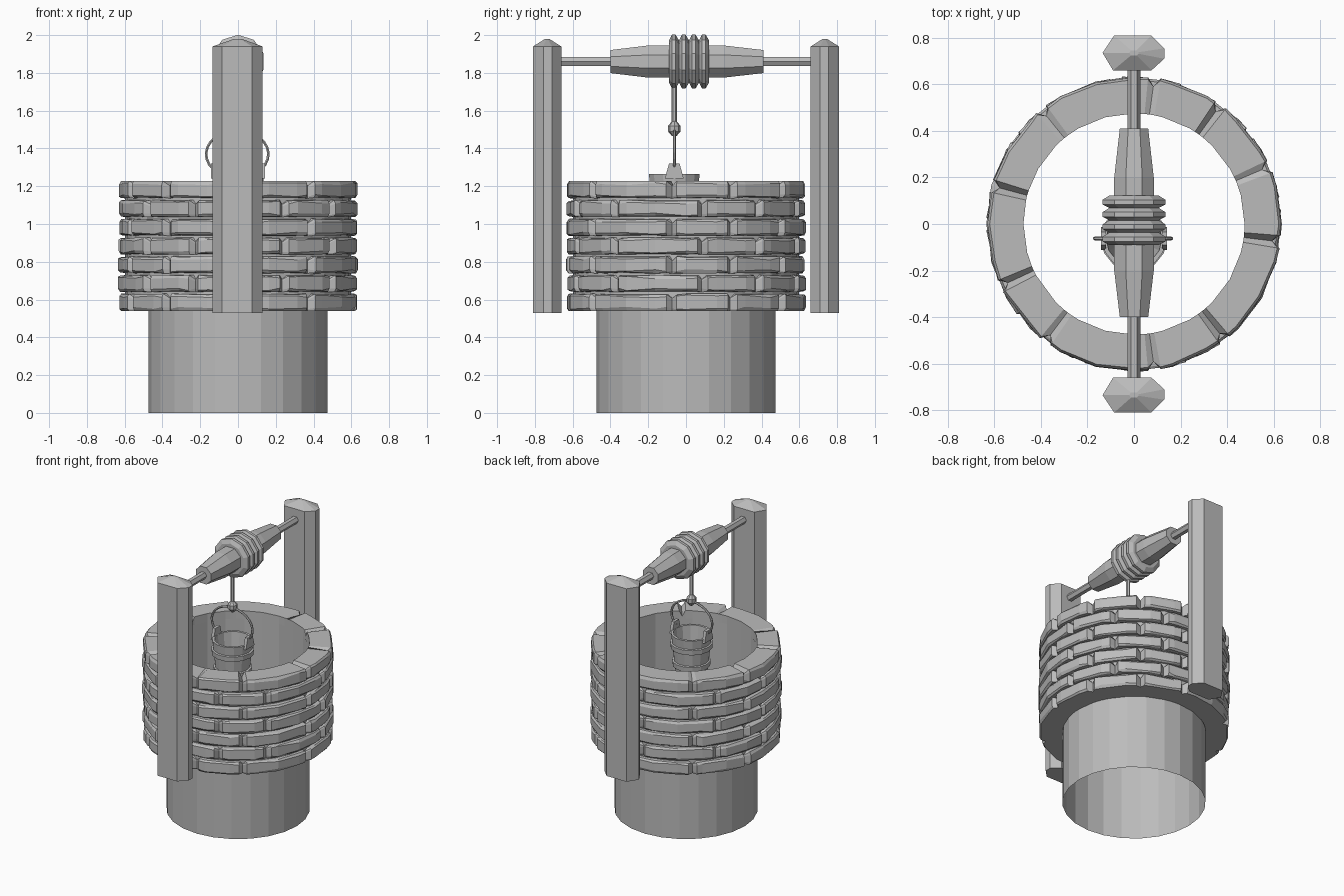
import bpy, bmesh, random
from math import sin, cos, pi, radians
from mathutils import Vector, Matrix

random.seed(4)
if "Cube" in bpy.data.objects:
    bpy.data.objects.remove(bpy.data.objects["Cube"])

grey = bpy.data.materials.new("plain grey")
grey.use_nodes = True
COLOUR = (0.5, 0.5, 0.5, 1)
grey.diffuse_color = COLOUR
grey.node_tree.nodes["Principled BSDF"].inputs["Base Color"].default_value = COLOUR


def loft(name, rings, caps=True, closed=False):
    """Skin a list of equal-length vertex loops."""
    bm = bmesh.new()
    loops = [[bm.verts.new(p) for p in ring] for ring in rings]
    pairs = list(zip(loops, loops[1:]))
    if closed:
        pairs.append((loops[-1], loops[0]))
    for a, b in pairs:
        for i in range(len(a)):
            j = (i + 1) % len(a)
            bm.faces.new((a[i], a[j], b[j], b[i]))
    if caps:
        bm.faces.new(loops[0][::-1])
        bm.faces.new(loops[-1])
    if caps or closed:
        bmesh.ops.recalc_face_normals(bm, faces=bm.faces)
    mesh = bpy.data.meshes.new(name)
    bm.to_mesh(mesh)
    bm.free()
    mesh.materials.append(grey)
    obj = bpy.data.objects.new(name, mesh)
    bpy.context.collection.objects.link(obj)
    return obj


def lathe(name, profile, sides, turn=0.0, caps=True, place=Matrix()):
    """Spin (radius, height) pairs about z, then place the result."""
    angles = [turn + 2 * pi * i / sides for i in range(sides)]
    rings = [[place @ Vector((r * cos(a), r * sin(a), h)) for a in angles]
             for r, h in profile]
    return loft(name, rings, caps)


def tube(name, points, radius, sides=6):
    """Polygonal tube along a path lying in an x-z plane."""
    points = [Vector(p) for p in points]
    rings = []
    for i, p in enumerate(points):
        t = (points[min(i + 1, len(points) - 1)] - points[max(i - 1, 0)]).normalized()
        side = Vector((0, 1, 0))
        up = side.cross(t)
        rings.append([p + radius * (cos(2 * pi * k / sides) * side + sin(2 * pi * k / sides) * up)
                      for k in range(sides)])
    return loft(name, rings)


# Well shaft and the hidden core behind the stones
WALL = 0.475
lathe("well_shaft", [(WALL, 0), (WALL, 1.17)], 24, caps=False)
lathe("mortar_core", [(0.597, 0.57), (0.597, 1.19)], 36, caps=False)

# Stone courses: rings with notched joints, every other one staggered
JOINTS = [-155, -127, -82, -52, -7, 23, 54, 82, 129, 165]
CHIPS = [-155, -52, -7, 54, 165]
BASE, PITCH, HEIGHT, COURSES = 0.54, 0.0992, 0.092, 7


def stone_course(index):
    z0 = BASE + index * PITCH
    z1 = z0 + HEIGHT
    top, bottom = index == COURSES - 1, index == 0
    stagger = 0 if index % 2 == 0 else 15
    joints = [j + stagger for j in JOINTS]
    marks = [(j, "joint") for j in joints]
    marks += [(j + d, "edge") for j in joints for d in (-2.5, 2.5)]
    for b in range(-180, 180, 15):
        if all(abs((b - j + 180) % 360 - 180) > 5 for j in joints):
            marks.append((b, "face"))
    marks = sorted(((a + 180) % 360 - 180, kind) for a, kind in marks)
    rings = []
    for angle, kind in marks:
        a = radians(angle)
        joint = kind == "joint"
        r = 0.598 if joint else 0.632 + random.uniform(-0.006, 0.004)
        low = z0 + random.uniform(0.008, 0.022)
        high = z1 - random.uniform(0.008, 0.022)
        z_low, z_high = z0, z1
        if not (top or joint):
            z_high -= random.uniform(0, 0.008)
        if not (bottom or joint):
            z_low += random.uniform(0, 0.008)
        if joint:
            z_high -= 0.025
            high = z_high - 0.01
        chip = joint and top and round(angle) in CHIPS
        inner_top = z1 - (0.04 if chip else 0)
        inner = WALL if top or bottom else 0.57
        lip = r - (0 if joint else 0.01)
        profile = [(inner, z0 + 0.03), (inner, z0), (lip, z_low), (r, low),
                   (r, high), (lip, z_high), (inner, inner_top), (inner, z1 - 0.06)]
        rings.append([(q * cos(a), q * sin(a), h) for q, h in profile])
    loft("stone_course_%d" % (index + 1), rings, caps=False, closed=True)


for n in range(COURSES):
    stone_course(n)

# Posts: bevelled planks with a peaked top
SECTION = [(-0.135, 0.0), (-0.09, -0.075), (0.075, -0.075), (0.13, -0.025),
           (0.13, 0.02), (0.075, 0.075), (-0.085, 0.075)]
for name, sign in (("front_post", -1), ("back_post", 1)):
    def ring(scale, z):
        return [(x * scale, sign * (0.735 + y * scale), z) for x, y in SECTION]
    loft(name, [ring(1, 0.53), ring(1, 1.94), ring(0.15, 1.98)])

# Windlass lying along y
AXLE = Matrix.Translation((0, 0, 1.86)) @ Matrix.Rotation(-pi / 2, 4, "X")
lathe("axle", [(0.027, -0.68), (0.027, 0.68)], 6, caps=True, place=AXLE)
lathe("drum", [(0.066, -0.4), (0.092, -0.2), (0.092, 0.2), (0.066, 0.41)],
      8, turn=pi / 8, place=AXLE)
coil = []
for k in range(4):
    y = -0.09 + k * 0.053
    coil += [(0.112, y), (0.142, y + 0.015), (0.142, y + 0.035)]
lathe("rope_coil", coil + [(0.112, 0.122)], 10, turn=pi / 2, place=AXLE)

# Hanging rope and knot
LINE = -0.062
tube("hanging_rope", [(0, LINE, 1.74), (0, LINE, 1.5)], 0.014)
lathe("rope_knot", [(0.012, -0.04), (0.033, -0.015), (0.033, 0.015), (0.012, 0.04)],
      8, place=Matrix.Translation((0, LINE, 1.505)))

# Bucket: tapered open shell with hoops, ears and a bail handle
AT = Matrix.Translation((0, LINE, 0))
lathe("bucket", [(0.105, 0.96), (0.138, 1.265), (0.12, 1.265), (0.09, 0.98)],
      14, place=AT)
for name, z, r in (("lower_hoop", 1.05, 0.118), ("upper_hoop", 1.18, 0.132)):
    lathe(name, [(r - 0.01, z - 0.022), (r + 0.008, z - 0.018),
                 (r + 0.011, z + 0.018), (r - 0.005, z + 0.022)], 14, caps=False, place=AT)
for name, s in (("left_ear", 1), ("right_ear", -1)):
    loft(name, [[(s * x, LINE + y, z) for y, z in
                 ((-0.05, 1.24), (0.05, 1.24), (0.028, 1.32), (-0.028, 1.32))]
                for x in (0.12, 0.142)])
arc = [(-0.004 + 0.165 * cos(t), LINE, 1.37 + 0.125 * sin(t))
       for t in (radians(-40 + 260 * k / 18) for k in range(19))]
tube("bucket_handle", arc, 0.008)
